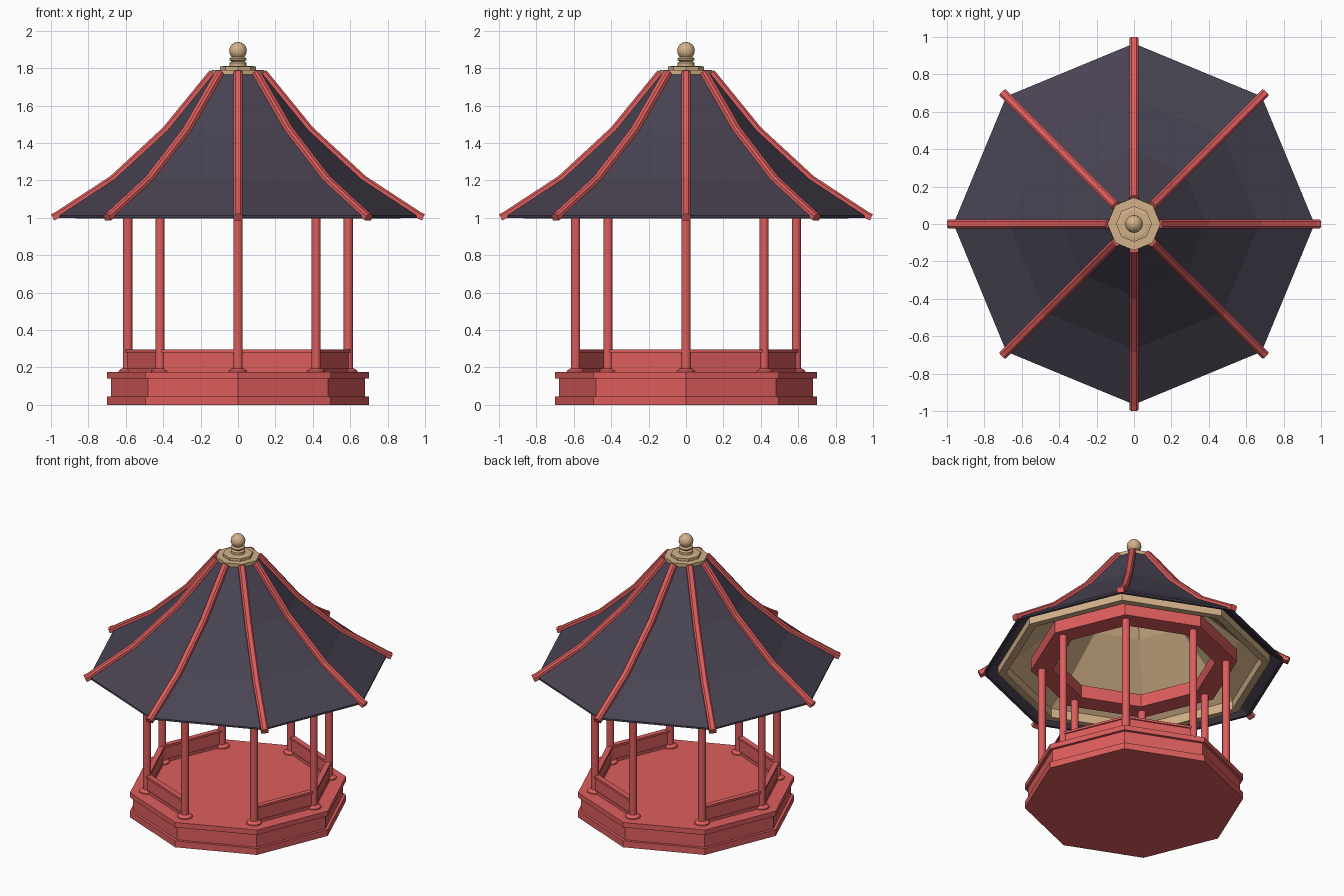
import bpy, bmesh, math
from mathutils import Vector, Matrix

cube = bpy.data.objects.get("Cube")
if cube:
    bpy.data.objects.remove(cube, do_unlink=True)

SIDES = 8
STEP = math.tau / SIDES
COLUMN_R = 0.59


def material(name, rgb):
    m = bpy.data.materials.new(name)
    m.use_nodes = True
    m.diffuse_color = (*rgb, 1)
    m.node_tree.nodes["Principled BSDF"].inputs["Base Color"].default_value = (*rgb, 1)
    return m


RED = material("red paint", (0.73, 0.11, 0.11))
SLATE = material("dark slate", (0.066, 0.056, 0.084))
CREAM = material("cream wood", (0.65, 0.44, 0.25))


def finish(name, bm, mat, smooth=False):
    bmesh.ops.remove_doubles(bm, verts=bm.verts, dist=1e-5)
    bmesh.ops.recalc_face_normals(bm, faces=bm.faces)
    mesh = bpy.data.meshes.new(name)
    bm.to_mesh(mesh)
    bm.free()
    mesh.materials.append(mat)
    ob = bpy.data.objects.new(name, mesh)
    bpy.context.scene.collection.objects.link(ob)
    if smooth:
        bpy.ops.object.select_all(action='DESELECT')
        ob.select_set(True)
        bpy.context.view_layer.objects.active = ob
        bpy.ops.object.shade_smooth_by_angle(angle=math.radians(40))
    return ob


def lathe(name, profile, mat, sides=SIDES, centre=(0, 0), smooth=False):
    """Turn a closed (radius, z) outline about a vertical axis."""
    bm = bmesh.new()
    rings = []
    for i in range(sides):
        a = math.tau * i / sides
        rings.append([bm.verts.new((centre[0] + r * math.cos(a),
                                    centre[1] + r * math.sin(a), z)) for r, z in profile])
    n = len(profile)
    for i in range(sides):
        p, q = rings[i], rings[(i + 1) % sides]
        for j in range(n):
            k = (j + 1) % n
            if profile[j][0] + profile[k][0] > 0:
                bm.faces.new((p[j], q[j], q[k], p[k]))
    bmesh.ops.dissolve_degenerate(bm, edges=bm.edges, dist=1e-6)
    return finish(name, bm, mat, smooth)


def corner(i, r=COLUMN_R):
    return Vector((r * math.cos(i * STEP), r * math.sin(i * STEP), 0))


def bar(name, a, b, z0, z1, thick, mat):
    """Upright box running between two floor points."""
    d = b - a
    bm = bmesh.new()
    bmesh.ops.create_cube(bm, size=1)
    place = (Matrix.Translation((a + b) / 2 + Vector((0, 0, (z0 + z1) / 2)))
             @ Matrix.Rotation(math.atan2(d.y, d.x), 4, 'Z')
             @ Matrix.Diagonal((d.length, thick, z1 - z0, 1)))
    bm.transform(place)
    return finish(name, bm, mat)


# Stepped platform
lathe("platform", [(0, 0), (0.70, 0), (0.70, 0.045), (0.68, 0.045), (0.68, 0.14),
                   (0.70, 0.14), (0.70, 0.175), (0, 0.175)], RED)

# Columns with flared feet
for i in range(SIDES):
    c = corner(i)
    lathe(f"column_{i}", [(0, 0.17), (0.025, 0.17), (0.025, 1.06), (0, 1.06)],
          RED, 14, c.xy, smooth=True)
    lathe(f"column_foot_{i}", [(0, 0.17), (0.05, 0.17), (0.048, 0.182), (0.032, 0.195), (0, 0.195)],
          RED, 14, c.xy, smooth=True)

# Railings, with two opposite bays left open as entrances
for i in range(SIDES):
    if i in (2, 6):
        continue
    a, b = corner(i), corner(i + 1)
    bar(f"rail_panel_{i}", a, b, 0.17, 0.285, 0.018, RED)
    bar(f"rail_top_{i}", a, b, 0.28, 0.295, 0.036, RED)
    bar(f"rail_bottom_{i}", a, b, 0.17, 0.195, 0.028, RED)

# Ring beam on the column heads
lathe("ring_beam", [(0.52, 1.01), (0.66, 1.01), (0.66, 1.1), (0.52, 1.1)], RED)

# Sweeping roof shell with three slopes
slope = [(0.135, 1.775), (0.385, 1.468), (0.67, 1.205), (0.965, 1.012)]
under = [(r, z - 0.02) for r, z in slope[:-1]]
lathe("roof", slope + [(0.965, 1.0), (0.945, 1.0)] + under[::-1], SLATE)

# Boarded ceiling with a hanging eave board
top = [(r, z - 0.016) for r, z in slope[:-1]]
inner = [(r, z - 0.04) for r, z in slope[:-1]]
lathe("ceiling", [(0, 1.759)] + top + [(0.87, 1.058), (0.87, 0.997), (0.82, 0.997), (0.82, 1.06)]
      + inner[::-1] + [(0, 1.735)], CREAM)

# Hip ridges swept down the roof corners
path = [Vector((r, 0, z)) for r, z in slope] + [Vector((0.99, 0, 1.0))]
section = [(-0.023, -0.015), (-0.023, 0.012), (-0.013, 0.022),
           (0.013, 0.022), (0.023, 0.012), (0.023, -0.015)]
for i in range(SIDES):
    bm = bmesh.new()
    loops = []
    for k, p in enumerate(path):
        t = (path[min(k + 1, len(path) - 1)] - path[max(k - 1, 0)]).normalized()
        up = Vector((-t.z, 0, t.x))
        loops.append([bm.verts.new(p + up * h + Vector((0, s, 0))) for s, h in section])
    for p, q in zip(loops, loops[1:]):
        for j in range(len(section)):
            k = (j + 1) % len(section)
            bm.faces.new((p[j], p[k], q[k], q[j]))
    bm.faces.new(loops[0])
    bm.faces.new(loops[-1])
    bm.transform(Matrix.Rotation(i * STEP, 4, 'Z'))
    finish(f"ridge_{i}", bm, RED)

# Crown plates and finial
lathe("crown", [(0, 1.75), (0.142, 1.75), (0.142, 1.79), (0.096, 1.79), (0.096, 1.808),
                (0.075, 1.812), (0, 1.812)], CREAM)
ball = [(0.047 * math.sin(a), 1.893 - 0.047 * math.cos(a))
        for a in (math.pi * k / 12 for k in range(3, 12))]
lathe("finial", [(0, 1.80), (0.046, 1.80), (0.046, 1.828), (0.034, 1.836), (0.046, 1.845),
                 (0.046, 1.852)] + ball + [(0, 1.94)], CREAM, 20, smooth=True)
